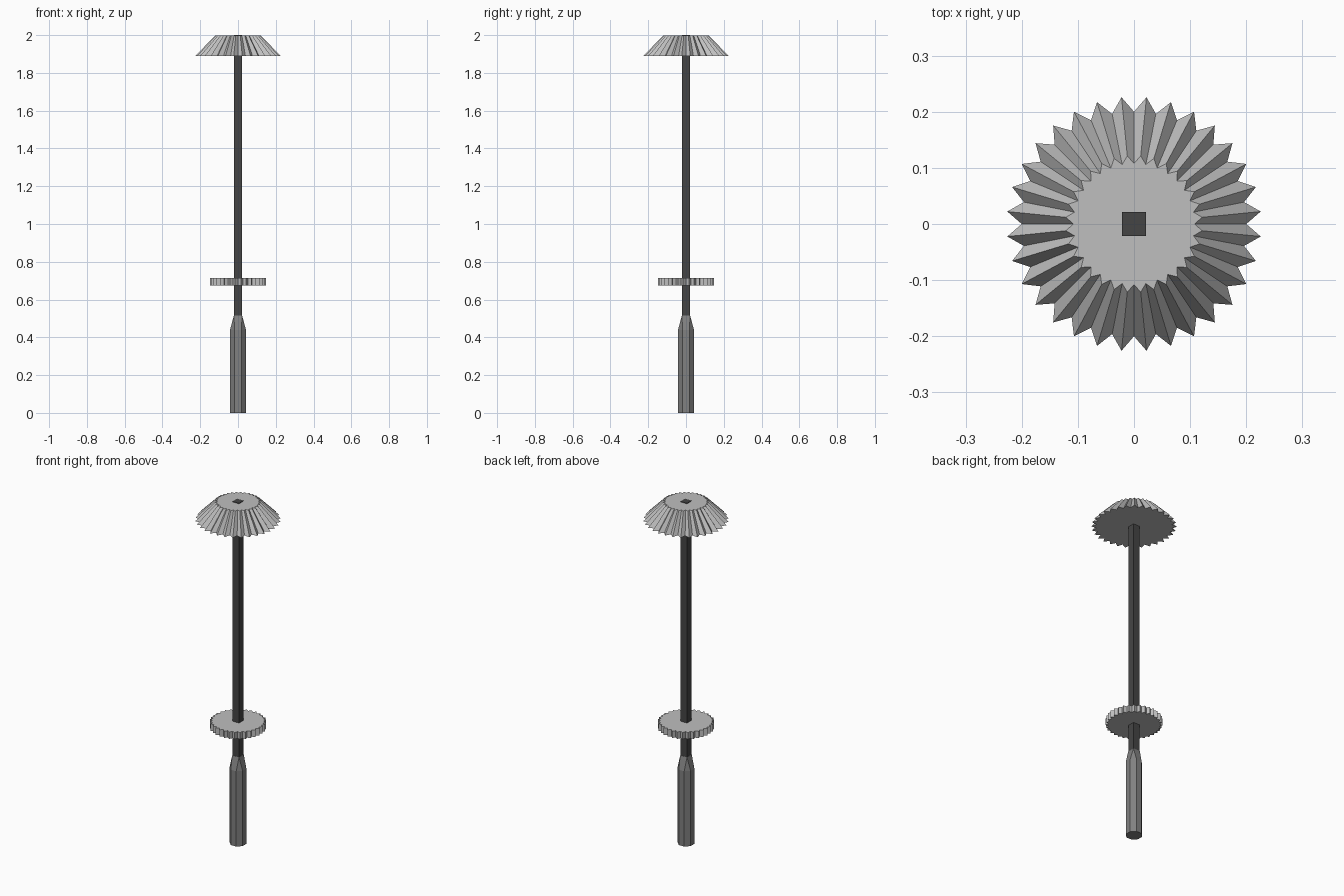
import bpy, bmesh, math

if "Cube" in bpy.data.objects:
    bpy.data.objects.remove(bpy.data.objects["Cube"])


def material(name, v):
    m = bpy.data.materials.new(name)
    m.diffuse_color = (v, v, v, 1)
    m.use_nodes = True
    m.node_tree.nodes["Principled BSDF"].inputs["Base Color"].default_value = m.diffuse_color
    return m


GEAR = material("light grey metal", 0.52)
SHAFT = material("dark grey steel", 0.06)
HANDLE = material("mid grey grip", 0.22)


def make_object(name, bm, mat):
    bmesh.ops.recalc_face_normals(bm, faces=bm.faces)
    me = bpy.data.meshes.new(name)
    bm.to_mesh(me)
    bm.free()
    me.materials.append(mat)
    ob = bpy.data.objects.new(name, me)
    bpy.context.collection.objects.link(ob)
    return ob


def gear(name, teeth, z0, z1, bottom, top):
    """Toothed disc; bottom and top are (tip radius, valley radius)."""
    bm = bmesh.new()
    n = teeth * 2
    rings = []
    for z, radii in ((z0, bottom), (z1, top)):
        ring = []
        for i in range(n):
            a = math.pi * i / teeth
            r = radii[0] if i % 2 else radii[1]
            ring.append(bm.verts.new((r * math.cos(a), r * math.sin(a), z)))
        rings.append(ring)
        bm.faces.new(ring)
    for i in range(n):
        j = (i + 1) % n
        bm.faces.new((rings[0][i], rings[0][j], rings[1][j], rings[1][i]))
    return make_object(name, bm, GEAR)


# Bevel gear on the tip and spur gear lower down the shaft
gear("bevel_gear", 32, 1.89, 1.997, (0.227, 0.2), (0.122, 0.108))
gear("spur_gear", 32, 0.675, 0.715, (0.15, 0.135), (0.15, 0.135))

# Square shaft
S = 0.021
bm = bmesh.new()
bmesh.ops.create_cube(bm, size=1)
for v in bm.verts:
    v.co = (v.co.x * 2 * S, v.co.y * 2 * S, 2.0 if v.co.z > 0 else 0.5)
make_object("shaft", bm, SHAFT)

# Eight-sided handle tapering to the square shaft
bm = bmesh.new()
R = 0.042 / math.cos(math.pi / 8)
low, high = [], []
for z, ring in ((0, low), (0.44, high)):
    for i in range(8):
        a = math.pi / 8 + i * math.pi / 4
        ring.append(bm.verts.new((R * math.cos(a), R * math.sin(a), z)))
T = S + 0.001
square = [bm.verts.new((x * T, y * T, 0.515))
          for x, y in ((1, 1), (-1, 1), (-1, -1), (1, -1))]
bm.faces.new(low)
bm.faces.new(square)
for i in range(8):
    j = (i + 1) % 8
    bm.faces.new((low[i], low[j], high[j], high[i]))
for k in range(4):
    a, b, c = high[2 * k], high[2 * k + 1], high[(2 * k + 2) % 8]
    bm.faces.new((a, b, square[k]))
    bm.faces.new((b, c, square[(k + 1) % 4], square[k]))
make_object("handle", bm, HANDLE)
